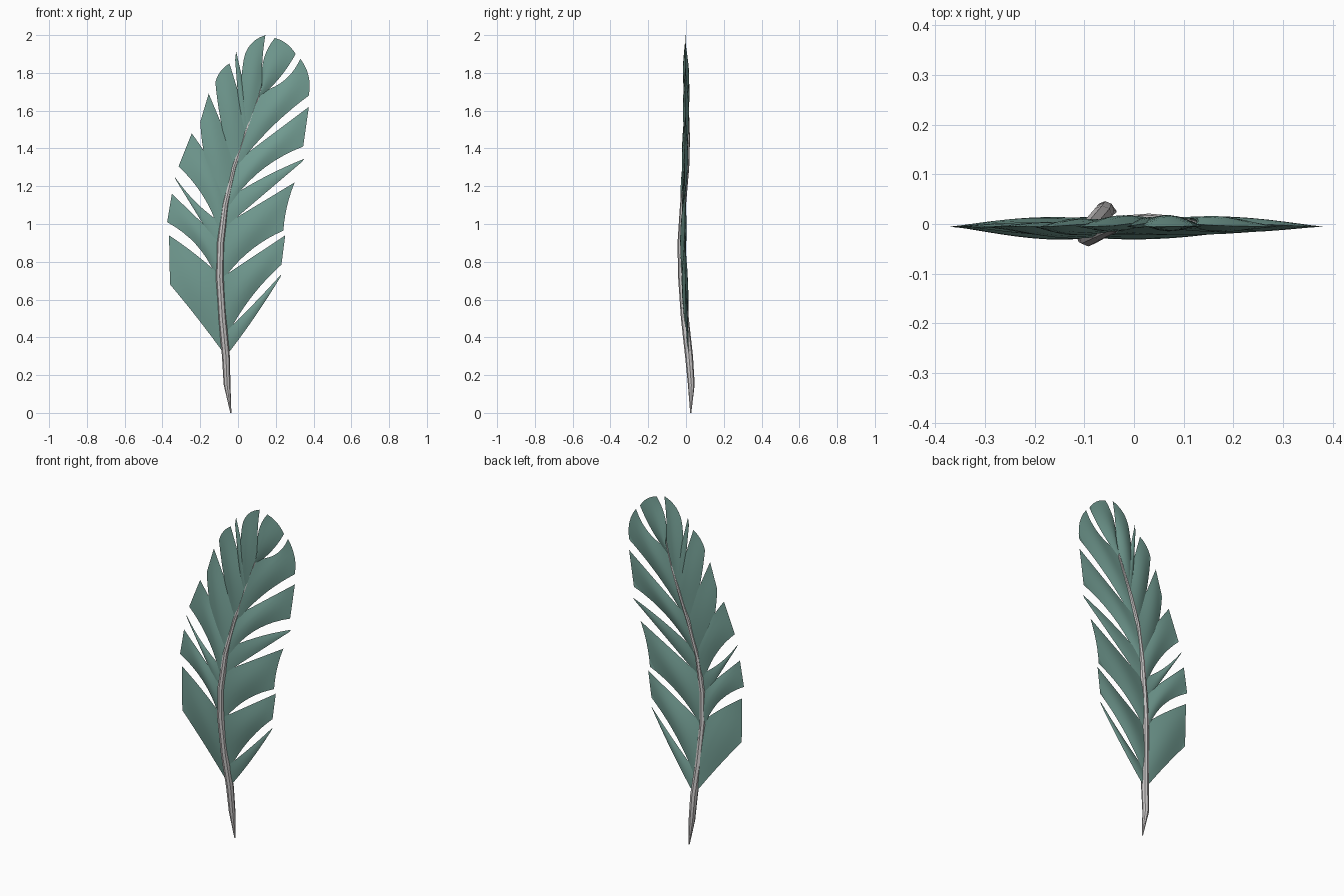
import bpy
import bmesh
import math
from mathutils import Vector

default_cube = bpy.data.objects.get("Cube")
if default_cube:
    bpy.data.objects.remove(default_cube, do_unlink=True)


def make_material(name, colour):
    material = bpy.data.materials.new(name)
    material.use_nodes = True
    material.diffuse_color = (*colour, 1)
    shader = next(n for n in material.node_tree.nodes if n.type == 'BSDF_PRINCIPLED')
    shader.inputs["Base Color"].default_value = (*colour, 1)
    return material


teal = make_material("muted teal", (0.17, 0.335, 0.29))
ivory = make_material("pale grey quill", (0.6, 0.58, 0.58))

# Quill centre line: x, y, z, radius
QUILL = [
    (-.038, .025, 0, .003), (-.058, .028, .15, .018), (-.064, .016, .3, .021),
    (-.083, -.006, .5, .021), (-.097, -.022, .72, .02), (-.092, -.026, .9, .019),
    (-.068, -.016, 1.1, .016), (-.022, .004, 1.3, .013), (.03, .01, 1.45, .011),
    (.085, .008, 1.6, .008), (.13, .002, 1.74, .003),
]


def quill_at(z):
    """Point on the quill centre line at a height."""
    for a, b in zip(QUILL, QUILL[1:]):
        if z <= b[2]:
            return Vector(a[:3]).lerp(Vector(b[:3]), (z - a[2]) / (b[2] - a[2]))
    return Vector(QUILL[-1][:3])


def finish(name, bm, material):
    bmesh.ops.remove_doubles(bm, verts=bm.verts, dist=0.00005)
    bmesh.ops.recalc_face_normals(bm, faces=bm.faces)
    mesh = bpy.data.meshes.new(name)
    bm.to_mesh(mesh)
    bm.free()
    mesh.materials.append(material)
    obj = bpy.data.objects.new(name, mesh)
    bpy.context.collection.objects.link(obj)
    bpy.ops.object.select_all(action='DESELECT')
    obj.select_set(True)
    bpy.context.view_layer.objects.active = obj
    bpy.ops.object.shade_smooth_by_angle(angle=math.radians(40))
    return obj


def build_quill(sides=8):
    bm = bmesh.new()
    rings = []
    for x, y, z, radius in QUILL:
        ring = []
        for i in range(sides):
            angle = math.tau * i / sides
            ring.append(bm.verts.new((x + radius * math.cos(angle),
                                      y + radius * math.sin(angle), z)))
        rings.append(ring)
    for low, high in zip(rings, rings[1:]):
        for i in range(sides):
            j = (i + 1) % sides
            bm.faces.new((low[i], low[j], high[j], high[i]))
    bm.faces.new(rings[0])
    bm.faces.new(rings[-1])
    finish("quill", bm, ivory)


def outward(start, end, side):
    """Direction across an edge, pointing away from the feather's middle."""
    d = end - start
    return Vector((side * d.z, 0, -side * d.x))


def edge_point(start, end, sag, side, t):
    control = (start + end) / 2 + outward(start, end, side) * sag
    return start * (1 - t) ** 2 + control * 2 * t * (1 - t) + end * t * t


def build_barb(name, side, row, along=10, across=6):
    """Thin lens lofted between a lower and an upper edge that leave the quill."""
    low_z, high_z, cx, cz, tx, tz, low_sag, high_sag, rounding = row
    corner, tip = Vector((cx, -.006, cz)), Vector((tx, -.004, tz))
    low_root, high_root = quill_at(low_z), quill_at(high_z)
    swell = outward(corner, tip, side) * rounding
    thickness = min(.016, .12 * (corner - tip).length + .004)

    bm = bmesh.new()
    for face_side in (-1, 1):
        grid = []
        for i in range(along + 1):
            t = i / along
            low = edge_point(low_root, corner, low_sag, side, t)
            high = edge_point(high_root, tip, high_sag, side, t)
            line = []
            for j in range(across + 1):
                s = j / across
                p = low.lerp(high, s) + swell * 2 * s * (1 - s) * t ** 3
                lift = math.sin(math.pi * (.15 + .85 * t)) * math.sin(math.pi * s)
                p.y += face_side * thickness * lift
                line.append(bm.verts.new(p))
            grid.append(line)
        for a, b in zip(grid, grid[1:]):
            for j in range(across):
                bm.faces.new((a[j], a[j + 1], b[j + 1], b[j]))
    finish(name, bm, teal)


# Root heights, lower corner x z, tip x z, lower sag, upper sag, end rounding
RIGHT_BARBS = [
    (.3, .42, .225, .72, .23, .735, .03, .02, 0),
    (.38, .71, .23, .785, .25, .94, -.1, 0, 0),
    (.68, .99, .24, .965, .3, 1.22, -.15, 0, -.08),
    (.97, 1.13, .34, 1.33, .35, 1.345, 0, -.05, 0),
    (1.05, 1.33, .345, 1.41, .375, 1.62, -.18, 0, 0),
    (1.27, 1.7, .375, 1.68, .33, 1.875, -.08, .25, .22),
    (1.66, 1.74, .305, 1.9, .195, 1.985, .1, -.22, .2),
]
LEFT_BARBS = [
    (.3, .73, -.36, .68, -.365, .94, -.02, -.04, 0),
    (.64, .91, -.375, 1.01, -.35, 1.16, -.22, 0, 0),
    (.85, 1, -.33, 1.235, -.335, 1.25, 0, .1, 0),
    (.92, 1.16, -.315, 1.305, -.245, 1.48, -.15, -.05, 0),
    (1.05, 1.34, -.2, 1.54, -.155, 1.69, .1, 0, 0),
    (1.28, 1.52, -.12, 1.75, -.045, 1.85, .05, 0, .2),
    (1.42, 1.56, -.015, 1.87, -.01, 1.915, 0, 0, 0),
    (1.45, 1.73, .03, 1.87, .145, 2, .08, .05, .3),
]

build_quill()
# The model faces -y, so its own left is +x
for side, label, rows in ((1, "left", RIGHT_BARBS), (-1, "right", LEFT_BARBS)):
    for number, row in enumerate(rows, 1):
        build_barb(f"{label}_barb_{number}", side, row)
